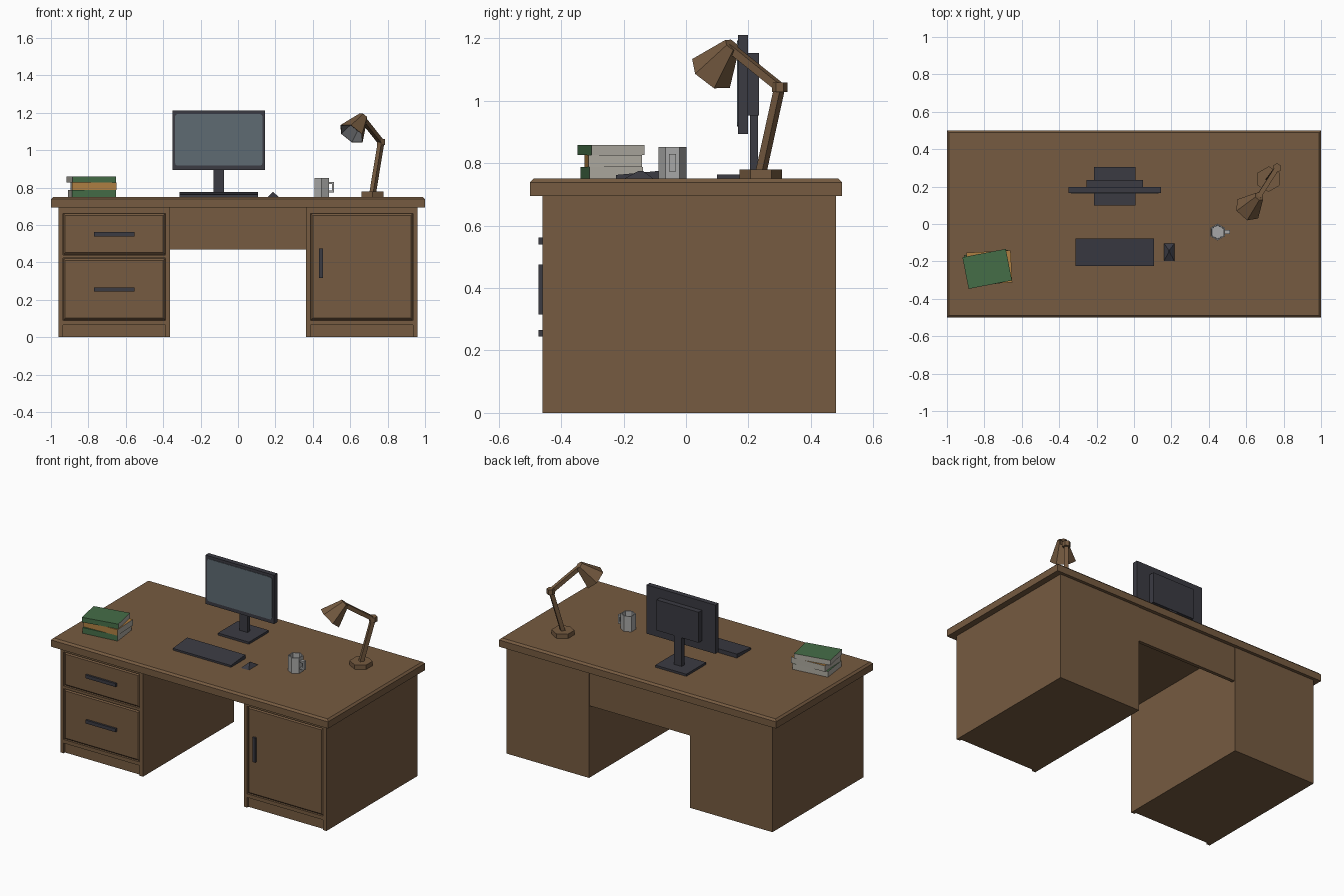
import bpy, bmesh, math
from mathutils import Vector, Matrix

if "Cube" in bpy.data.objects:
    bpy.data.objects.remove(bpy.data.objects["Cube"])


def material(name, rgb):
    m = bpy.data.materials.new(name)
    m.diffuse_color = (*rgb, 1)
    m.use_nodes = True
    m.node_tree.nodes["Principled BSDF"].inputs["Base Color"].default_value = m.diffuse_color
    return m


WOOD = material("brown wood", (0.180, 0.104, 0.052))
DARK = material("dark plastic", (0.043, 0.043, 0.055))
SCREEN = material("screen glass", (0.112, 0.146, 0.170))
GREEN = material("green cover", (0.060, 0.155, 0.064))
ORANGE = material("orange cover", (0.430, 0.215, 0.055))
PAGES = material("paper", (0.420, 0.400, 0.350))
MUG = material("grey ceramic", (0.390, 0.390, 0.385))
LINING = material("lamp lining", (0.110, 0.115, 0.120))


def finish(bm, name, *mats):
    bmesh.ops.recalc_face_normals(bm, faces=bm.faces)
    me = bpy.data.meshes.new(name)
    bm.to_mesh(me)
    bm.free()
    ob = bpy.data.objects.new(name, me)
    for m in mats:
        me.materials.append(m)
    bpy.context.collection.objects.link(ob)
    return ob


def box_bm(lo, hi):
    bm = bmesh.new()
    lo, hi = Vector(lo), Vector(hi)
    size = hi - lo
    bmesh.ops.create_cube(bm, size=1, matrix=Matrix.Translation((lo + hi) / 2)
                          @ Matrix.Diagonal((*size, 1)))
    return bm


def box(name, lo, hi, mat):
    return finish(box_bm(lo, hi), name, mat)


def chamfered(name, lo, hi, mat, direction, width):
    """Box whose face looking along direction has chamfered rim edges."""
    bm = box_bm(lo, hi)
    bm.normal_update()
    face = max(bm.faces, key=lambda f: f.normal.dot(Vector(direction)))
    bmesh.ops.bevel(bm, geom=list(face.edges), offset=width, segments=1, affect='EDGES')
    return finish(bm, name, mat)


def prism(name, p0, p1, r0, r1, n, mats, ref=(0, 1, 0), turn=0.0, hollow=None):
    """Lofted n-gon from p0 to p1; hollow = (wall, taper, depth) opens the p1 end."""
    p0, p1 = Vector(p0), Vector(p1)
    axis = (p1 - p0).normalized()
    u = Vector(ref)
    u = (u - axis * u.dot(axis)).normalized()
    v = axis.cross(u)
    bm = bmesh.new()
    rings = []
    for p, r in ((p0, r0), (p1, r1)):
        angles = [turn + 2 * math.pi * i / n for i in range(n)]
        rings.append([bm.verts.new(p + r * (math.cos(a) * u + math.sin(a) * v)) for a in angles])
    a, b = rings
    for i in range(n):
        j = (i + 1) % n
        bm.faces.new((a[i], a[j], b[j], b[i]))
    bm.faces.new(a[::-1])
    cap = bm.faces.new(b)
    bmesh.ops.recalc_face_normals(bm, faces=bm.faces)
    if hollow:
        wall, taper, depth = hollow
        bmesh.ops.inset_region(bm, faces=[cap], thickness=wall, depth=0)
        inner = bmesh.ops.inset_region(bm, faces=[cap], thickness=taper, depth=-depth)["faces"]
        for f in inner + [cap]:
            f.material_index = len(mats) - 1
    return finish(bm, name, *mats)


# Desk top with chamfered upper rim
chamfered("desk_top", (-1, -0.5, 0.694), (1, 0.5, 0.75), WOOD, (0, 0, 1), 0.012)

# Pedestals: body, front frame and raised panels
BACK, FACE = -0.446, -0.46
for side, x0, x1, panels in (("left", -0.96, -0.364, ((0.09, 0.422), (0.44, 0.662))),
                             ("right", 0.364, 0.96, ((0.09, 0.662),))):
    box(side + "_pedestal", (x0, BACK, 0), (x1, 0.48, 0.694), WOOD)
    box(side + "_outer_stile", (x0, FACE, 0), (x0 + 0.024, BACK, 0.694), WOOD)
    box(side + "_inner_stile", (x1 - 0.024, FACE, 0), (x1, BACK, 0.694), WOOD)
    edges = [0.066] + [z for p in panels for z in p] + [0.694]
    for i in range(0, len(edges), 2):
        box(f"{side}_rail_{i // 2}", (x0 + 0.024, FACE, edges[i]),
            (x1 - 0.024, BACK, edges[i + 1]), WOOD)
    for i, (z0, z1) in enumerate(panels):
        chamfered(f"{side}_panel_{i}", (x0 + 0.026, FACE + 0.001, z0 + 0.002),
                  (x1 - 0.026, BACK, z1 - 0.002), WOOD, (0, -1, 0), 0.01)

# Handles
for i, z in enumerate((0.255, 0.55)):
    box(f"drawer_handle_{i}", (-0.77, -0.472, z - 0.011), (-0.553, -0.455, z + 0.011), DARK)
box("door_handle", (0.434, -0.472, 0.315), (0.455, -0.455, 0.475), DARK)

# Panel across the knee space
box("modesty_panel", (-0.364, 0.455, 0.47), (0.364, 0.477, 0.694), WOOD)

# Monitor
MX = -0.103
box("monitor_body", (MX - 0.248, 0.166, 0.893), (MX + 0.248, 0.199, 1.211), DARK)
bm = box_bm((MX - 0.234, 0.163, 0.917), (MX + 0.234, 0.168, 1.193))
corners = [e for e in bm.edges if abs(e.verts[0].co.y - e.verts[1].co.y) > 0.001]
bmesh.ops.bevel(bm, geom=corners, offset=0.014, segments=2, profile=0.5, affect='EDGES')
finish(bm, "monitor_screen", SCREEN)
box("monitor_back", (MX - 0.152, 0.197, 0.953), (MX + 0.152, 0.234, 1.152), DARK)
box("monitor_neck", (MX - 0.028, 0.205, 0.76), (MX + 0.028, 0.231, 0.96), DARK)
box("monitor_base", (MX - 0.112, 0.1, 0.75), (MX + 0.112, 0.304, 0.764), DARK)

# Keyboard wedge
bm = box_bm((-0.313, -0.225, 0.75), (0.107, -0.077, 0.776))
for vert in bm.verts:
    if vert.co.z > 0.76 and vert.co.y < -0.15:
        vert.co.z = 0.762
finish(bm, "keyboard", DARK)

# Mouse: low pyramid
bm = box_bm((0.16, -0.198, 0.75), (0.216, -0.104, 0.775))
for vert in bm.verts:
    if vert.co.z > 0.76:
        vert.co.x = 0.188 + (vert.co.x - 0.188) * 0.1
        vert.co.y = -0.145 + (vert.co.y + 0.151) * 0.15
finish(bm, "mouse", DARK)

# Mug with squared handle
prism("mug", (0.447, -0.043, 0.75), (0.447, -0.043, 0.851), 0.045, 0.045, 6, [MUG],
      hollow=(0.007, 0.002, 0.088))
for name, lo, hi in (("lower", (0.48, 0.773), (0.513, 0.785)),
                     ("upper", (0.48, 0.818), (0.513, 0.83)),
                     ("grip", (0.503, 0.785), (0.513, 0.818))):
    box("mug_handle_" + name, (lo[0], -0.054, lo[1]), (hi[0], -0.032, hi[1]), MUG)

# Books: cover colour on spine, top and bottom; paper on the other sides
for name, cover, cx, cy, z0, z1, angle in (
        ("bottom_book", GREEN, -0.780, -0.238, 0.750, 0.787, 7),
        ("middle_book", ORANGE, -0.773, -0.233, 0.787, 0.826, 3),
        ("top_book", GREEN, -0.785, -0.240, 0.826, 0.858, 11)):
    bm = box_bm((-0.118, -0.086, z0), (0.118, 0.086, z1))
    bm.normal_update()
    for f in bm.faces:
        f.material_index = int(abs(f.normal.x) > 0.5 or f.normal.y > 0.5)
    ob = finish(bm, name, cover, PAGES)
    ob.location = (cx, cy, 0)
    ob.rotation_euler.z = math.radians(angle)

# Desk lamp
foot, elbow = Vector((0.72, 0.24, 0.75)), Vector((0.765, 0.3, 1.043))
mouth, axis = Vector((0.607, 0.08, 1.087)), Vector((0.48, 0.52, 0.70)).normalized()
crown = mouth + axis * 0.13
across = (0.8, -0.6, 0)
prism("lamp_base", foot, foot + Vector((0, 0, 0.029)), 0.068, 0.068, 6, [WOOD])
prism("lamp_lower_arm", foot + Vector((0, 0, 0.02)), elbow, 0.018, 0.018, 4, [WOOD],
      across, math.pi / 4)
prism("lamp_upper_arm", elbow, crown - axis * 0.012, 0.018, 0.018, 4, [WOOD],
      across, math.pi / 4)
prism("lamp_joint", elbow - Vector((0, 0, 0.016)), elbow + Vector((0, 0, 0.016)),
      0.025, 0.025, 6, [WOOD])
prism("lamp_shade", crown, mouth, 0.027, 0.076, 6, [WOOD, LINING],
      (-0.005, -0.065, 0.043), hollow=(0.004, 0.022, 0.065))
